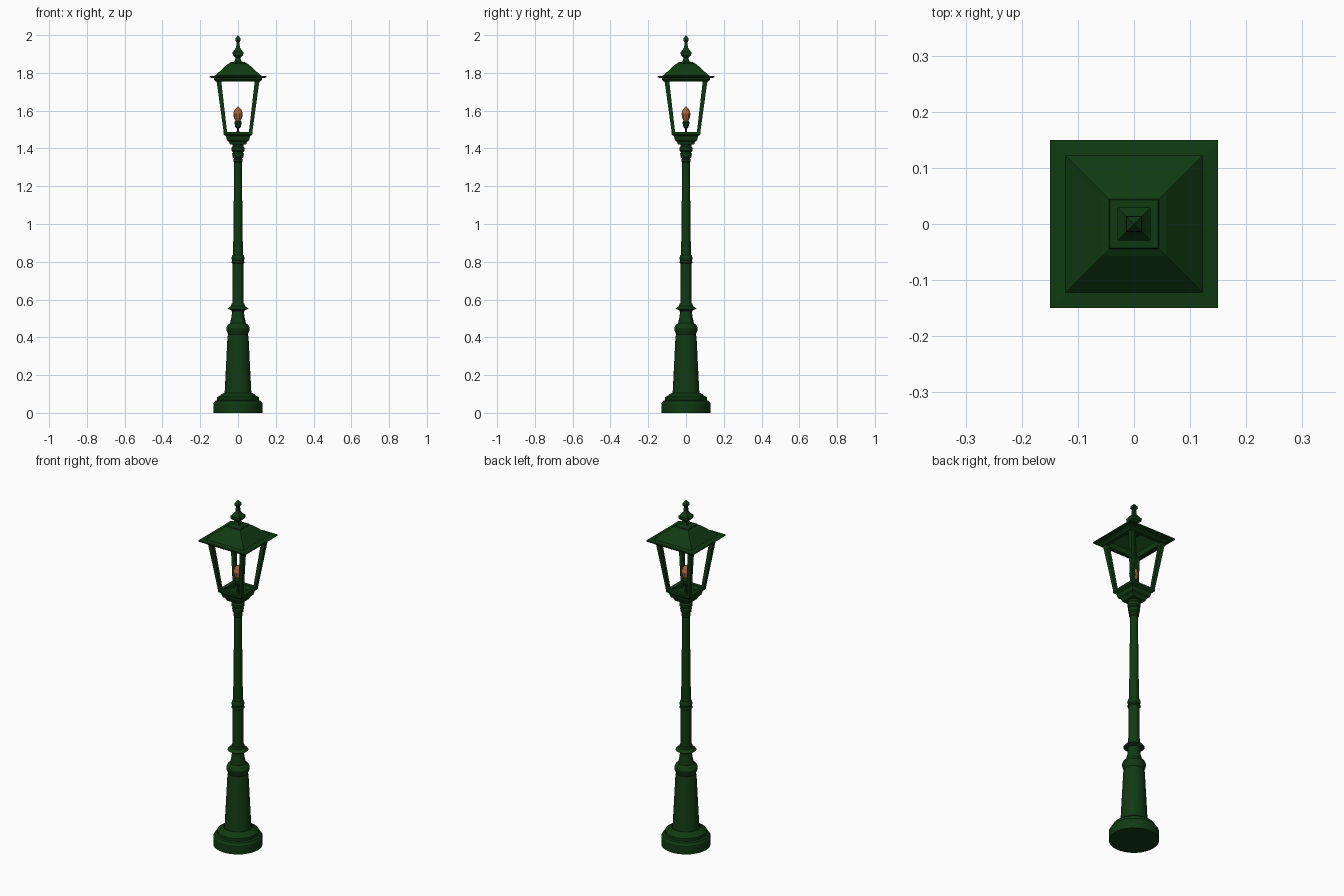
import bpy, bmesh, math
from mathutils import Vector

if "Cube" in bpy.data.objects:
    bpy.data.objects.remove(bpy.data.objects["Cube"])


def material(name, rgb):
    m = bpy.data.materials.new(name)
    m.diffuse_color = (*rgb, 1)
    m.use_nodes = True
    m.node_tree.nodes["Principled BSDF"].inputs["Base Color"].default_value = m.diffuse_color
    return m


GREEN = material("dark green paint", (0.005, 0.042, 0.006))
AMBER = material("amber bulb", (0.42, 0.13, 0.04))


def finish(name, bm, mat, smooth=False):
    bmesh.ops.recalc_face_normals(bm, faces=bm.faces)
    me = bpy.data.meshes.new(name)
    bm.to_mesh(me)
    bm.free()
    me.materials.append(mat)
    ob = bpy.data.objects.new(name, me)
    bpy.context.collection.objects.link(ob)
    if smooth:
        bpy.ops.object.select_all(action='DESELECT')
        ob.select_set(True)
        bpy.context.view_layer.objects.active = ob
        bpy.ops.object.shade_smooth_by_angle(angle=math.radians(30))
    return ob


def lathe(name, profile, sides, mat=GREEN, smooth=False):
    """Stack rings of (half width, height); four sides gives a square section."""
    bm = bmesh.new()
    k = math.sqrt(2) if sides == 4 else 1
    turn = math.pi / 4 if sides == 4 else 0
    rings = []
    for r, z in profile:
        if r == 0:
            rings.append([bm.verts.new((0, 0, z))] * sides)
        else:
            rings.append([bm.verts.new((r * k * math.cos(turn + 2 * math.pi * i / sides),
                                        r * k * math.sin(turn + 2 * math.pi * i / sides), z))
                          for i in range(sides)])
    for a, b in zip(rings, rings[1:]):
        for i in range(sides):
            j = (i + 1) % sides
            bm.faces.new(list(dict.fromkeys((a[i], a[j], b[j], b[i]))))
    return finish(name, bm, mat, smooth)


# Round stepped foot and tapered pedestal
lathe("base_foot", [(0, 0), (.13, 0), (.13, .05), (.122, .063), (.11, .067),
                    (.11, .083), (.095, .092), (.078, .105), (0, .105)], 24, smooth=True)
lathe("pedestal", [(0, .1), (.074, .1), (.07, .12), (.056, .40), (.052, .415), (.056, .425),
                   (.06, .435), (.062, .45), (.055, .465), (.042, .475), (.034, .51),
                   (.032, .535), (.036, .543), (.055, .551), (.05, .558), (.037, .565),
                   (.034, .578), (0, .578)], 24, smooth=True)

# Slender shaft with middle ring and upper collar
lathe("shaft", [(0, .57), (.03, .57), (.028, .79), (.035, .795), (.031, .806), (.035, .82),
                (.031, .833), (.026, .837), (.02, 1.325), (.025, 1.33), (.025, 1.342),
                (.021, 1.347), (.029, 1.354), (.031, 1.372), (.026, 1.38), (.034, 1.388),
                (.034, 1.403), (.028, 1.41), (.032, 1.43), (0, 1.43)], 20, smooth=True)

# Square lantern tray, hollow on top
lathe("lantern_tray", [(0, 1.42), (.042, 1.42), (.048, 1.435), (.058, 1.442), (.064, 1.465),
                       (.076, 1.474), (.076, 1.488), (.055, 1.488), (.05, 1.465), (0, 1.465)], 4)

# Four leaning corner posts
for sx in (-1, 1):
    for sy in (-1, 1):
        bm = bmesh.new()
        loops = []
        for outer, w, z in ((.075, .018, 1.48), (.115, .025, 1.768)):
            loops.append([bm.verts.new((sx * (outer - a * w), sy * (outer - b * w), z))
                          for a, b in ((0, 0), (1, 0), (1, 1), (0, 1))])
        a, b = loops
        for i in range(4):
            j = (i + 1) % 4
            bm.faces.new((a[i], a[j], b[j], b[i]))
        bm.faces.new(a)
        bm.faces.new(b)
        side = ("left" if sx < 0 else "right") + ("_front" if sy < 0 else "_back")
        finish("post_" + side, bm, GREEN)

# Hollow roof with a rim below and a thin wide eave
lathe("roof", [(0, 1.838), (.05, 1.838), (.098, 1.785), (.098, 1.755), (.118, 1.755),
               (.128, 1.765), (.128, 1.773), (.15, 1.775), (.15, 1.782), (.122, 1.785),
               (.057, 1.845), (.045, 1.851), (.043, 1.856), (0, 1.858)], 4)

# Square finial
lathe("finial", [(0, 1.85), (.032, 1.853), (.018, 1.862), (.013, 1.88), (.027, 1.893),
                 (.029, 1.91), (.02, 1.92), (.01, 1.935), (.008, 1.962), (.014, 1.972),
                 (.013, 1.983), (0, 2.0)], 4)

# Lamp holder and bulb
lathe("lamp_holder", [(0, 1.46), (.008, 1.46), (.006, 1.505), (.014, 1.512), (.02, 1.538),
                      (.015, 1.546), (0, 1.546)], 10)
lathe("bulb", [(0, 1.54), (.013, 1.545), (.022, 1.562), (.025, 1.585), (.018, 1.605),
               (.008, 1.616), (0, 1.622)], 10, AMBER)
